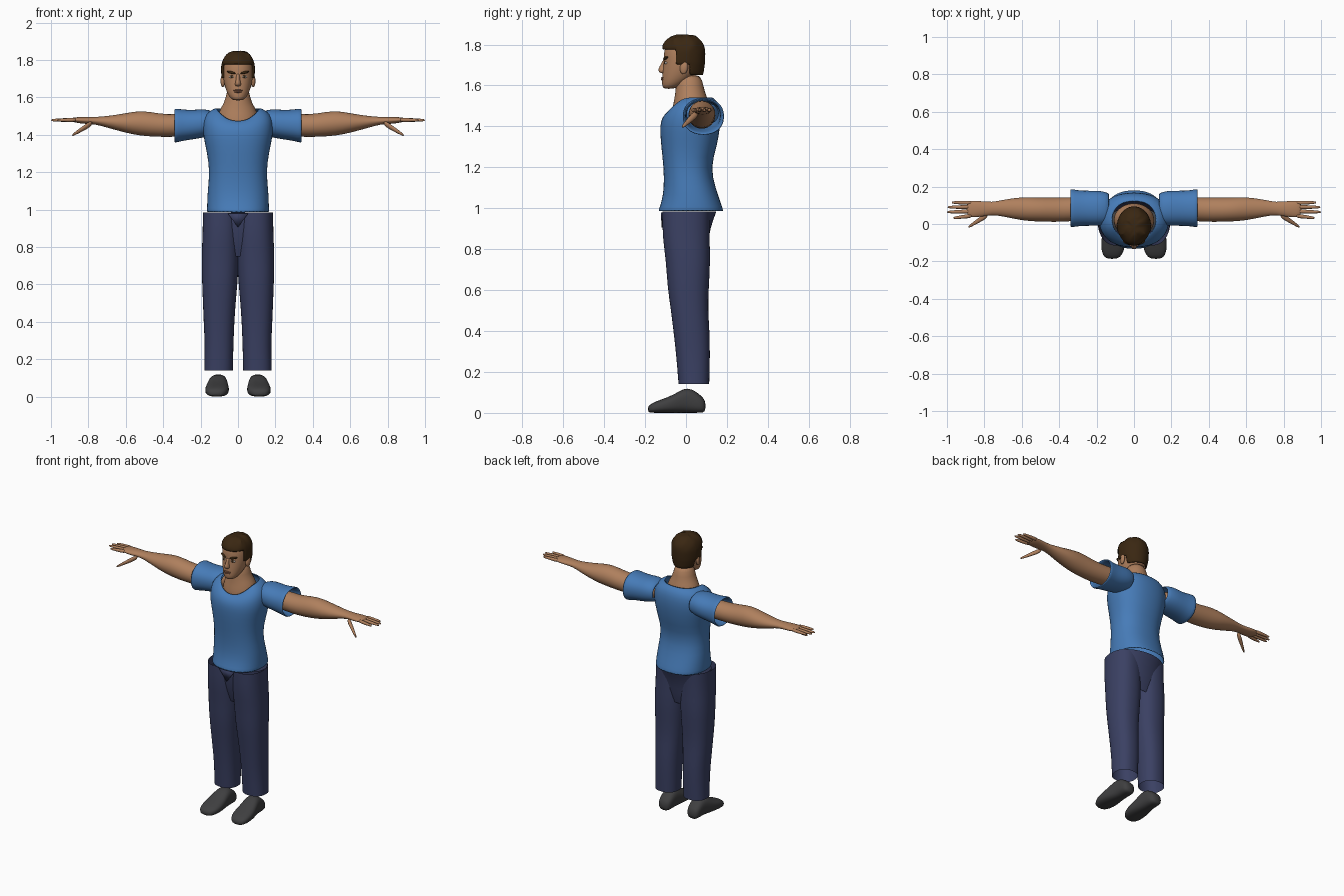
import bpy, bmesh, random
from math import sin, cos, pi, copysign
from mathutils import Vector

random.seed(4)
if "Cube" in bpy.data.objects:
    bpy.data.objects.remove(bpy.data.objects["Cube"])


def material(name, red, green, blue):
    mat = bpy.data.materials.new(name)
    mat.use_nodes = True
    color = (red, green, blue, 1)
    mat.diffuse_color = color
    shader = mat.node_tree.nodes["Principled BSDF"]
    shader.inputs["Base Color"].default_value = color
    shader.inputs["Roughness"].default_value = 0.8
    return mat


skin = material("skin", .43, .215, .11)
lip = material("lip", .27, .115, .065)
hair_brown = material("hair brown", .042, .02, .006)
eye_white = material("eye white", .5, .46, .42)
shirt_blue = material("shirt blue", .062, .2, .48)
denim = material("denim navy", .043, .052, .125)
shoe_gray = material("shoe gray", .05, .05, .052)


def finish(name, bm, mat, mirror=False, subsurf=1, thickness=0):
    """Turn a bmesh into a smooth object with its modifiers."""
    bmesh.ops.recalc_face_normals(bm, faces=bm.faces)
    mesh = bpy.data.meshes.new(name)
    bm.to_mesh(mesh)
    bm.free()
    mesh.materials.append(mat)
    for poly in mesh.polygons:
        poly.use_smooth = True
    obj = bpy.data.objects.new(name, mesh)
    bpy.context.collection.objects.link(obj)
    if mirror:
        obj.modifiers.new("Mirror", 'MIRROR').use_mirror_merge = False
    if thickness:
        solid = obj.modifiers.new("Solidify", 'SOLIDIFY')
        solid.thickness = thickness
    if subsurf:
        sub = obj.modifiers.new("Subdivision", 'SUBSURF')
        sub.levels = sub.render_levels = subsurf
    return obj


def loft(rings, axis="z", sides=24, power=2.0, caps=True):
    """Rings are (position, low a, high a, low b, high b[, front dip])."""
    bm = bmesh.new()
    loops = []
    for t, a0, a1, b0, b1, *dip in rings:
        loop = []
        for i in range(sides):
            angle = 2 * pi * i / sides
            c, s = cos(angle), sin(angle)
            a = (a0 + a1) / 2 + (a1 - a0) / 2 * copysign(abs(c) ** (2 / power), c)
            b = (b0 + b1) / 2 + (b1 - b0) / 2 * copysign(abs(s) ** (2 / power), s)
            drop = dip[0] * max(0, -s) ** 2 if dip else 0
            point = {"x": (t, a, b), "y": (a, t, b), "z": (a, b, t - drop)}[axis]
            loop.append(bm.verts.new(point))
        loops.append(loop)
    for low, high in zip(loops, loops[1:]):
        for i in range(sides):
            j = (i + 1) % sides
            bm.faces.new((low[i], low[j], high[j], high[i]))
    if caps:
        bm.faces.new(loops[0])
        bm.faces.new(loops[-1])
    return bm


def even(rings):
    """Expand (z, half width, front, back, ...) to centred loft rings."""
    return [(z, -w, w, *rest) for z, w, *rest in rings]


def ball(name, mat, center, radii, mirror=False, turn=(0, 0, 0)):
    from mathutils import Euler
    bm = bmesh.new()
    bmesh.ops.create_uvsphere(bm, u_segments=16, v_segments=10, radius=1)
    rotation = Euler(turn).to_matrix()
    for v in bm.verts:
        scaled = Vector(p * r for p, r in zip(v.co, radii))
        v.co = rotation @ scaled + Vector(center)
    return finish(name, bm, mat, mirror, subsurf=0)


def taper(name, start, end, r0, r1):
    """Finger with a rounded tip, running outward along x."""
    start, end = Vector(start), Vector(end)
    rings = []
    for f, r in ((0, r0), (.5, (r0 + r1) / 2), (.9, r1), (1, r1 * .5)):
        p = start.lerp(end, f)
        rings.append((p.x, p.y - r, p.y + r, p.z - r, p.z + r))
    finish(name, loft(rings, "x", sides=10), skin, mirror=True)


# Shirt body with a scooped collar
finish("shirt_body", loft(even([
    (.985, .168, -.138, .185),
    (1.03, .166, -.12, .17),
    (1.1, .164, -.108, .145),
    (1.2, .152, -.11, .12),
    (1.3, .166, -.122, .152),
    (1.38, .184, -.128, .165),
    (1.43, .19, -.125, .17, .01),
    (1.49, .186, -.115, .168, .045),
    (1.53, .155, -.098, .15, .065),
    (1.545, .115, -.077, .122, .07),
]), power=2.3, caps=False), shirt_blue, thickness=.006)

# Sleeves
finish("sleeves", loft([
    (.13, .0, .165, 1.4, 1.525),
    (.18, -.01, .18, 1.385, 1.54),
    (.24, -.01, .178, 1.375, 1.532),
    (.3, -.012, .18, 1.367, 1.536),
    (.34, -.02, .19, 1.354, 1.543),
], "x", power=2.2, caps=False), shirt_blue, mirror=True, thickness=.012)

# Arms and palms
finish("arms", loft([
    (.12, .03, .15, 1.4, 1.52),
    (.34, .013, .142, 1.387, 1.508),
    (.42, .01, .142, 1.388, 1.513),
    (.52, .012, .142, 1.393, 1.533),
    (.6, .018, .146, 1.41, 1.515),
    (.7, .04, .13, 1.438, 1.5),
    (.76, .05, .116, 1.456, 1.495),
    (.82, .037, .123, 1.458, 1.496),
    (.875, .034, .126, 1.465, 1.494),
    (.895, .045, .115, 1.474, 1.488),
], "x", sides=20), skin, mirror=True)

# Fingers and thumb
for label, base, tip_x, tip_y in (("index", .045, .967, .032), ("middle", .068, 1, .064),
                                  ("ring", .091, .997, .09), ("little", .113, .975, .115)):
    taper(label + "_fingers", (.86, base, 1.48), (tip_x, tip_y, 1.478), .013, .008)
taper("thumbs", (.775, .055, 1.467), (.887, -.017, 1.397), .02, .009)

# Neck and upper chest
finish("neck", loft(even([
    (1.4, .1, -.07, .1),
    (1.47, .113, -.072, .112),
    (1.52, .104, -.06, .112),
    (1.55, .088, -.055, .1),
    (1.59, .066, -.05, .086),
    (1.66, .058, -.045, .075),
])), skin)

# Head
finish("head", loft(even([
    (1.583, .026, -.11, -.06),
    (1.6, .046, -.118, -.02),
    (1.635, .064, -.117, .03),
    (1.68, .076, -.114, .066),
    (1.72, .082, -.108, .082),
    (1.76, .081, -.11, .083),
    (1.8, .073, -.098, .075),
    (1.825, .048, -.068, .05),
]), power=2.1), skin)

# Nose, ears, eyes, brows and lips
finish("nose", loft(even([
    (1.658, .011, -.12, -.09),
    (1.667, .019, -.136, -.09),
    (1.682, .014, -.137, -.09),
    (1.705, .009, -.122, -.09),
    (1.73, .012, -.11, -.09),
]), sides=12), skin)
ball("ears", skin, (.082, -.01, 1.687), (.011, .02, .032), True, (-.15, 0, -.2))
ball("eyes", eye_white, (.033, -.098, 1.71), (.016, .008, .007), True, (0, 0, .35))
ball("irises", hair_brown, (.032, -.102, 1.711), (.008, .006, .007), True)
ball("brows", hair_brown, (.036, -.1, 1.733), (.026, .009, .007), True, (0, -.22, .38))
ball("upper_lip", lip, (0, -.113, 1.637), (.025, .009, .005))
ball("lower_lip", lip, (0, -.114, 1.629), (.019, .009, .005))

# Hair, trimmed along the hairline and tousled on top
hair = loft(even([
    (1.63, .068, -.1, .082),
    (1.67, .083, -.112, .088),
    (1.71, .09, -.115, .094),
    (1.76, .092, -.118, .096),
    (1.8, .087, -.116, .091),
    (1.83, .067, -.095, .072),
    (1.85, .034, -.055, .035),
]))
for height in (1.648, 1.702, 1.775):
    bmesh.ops.bisect_plane(hair, geom=hair.verts[:] + hair.edges[:] + hair.faces[:],
                           plane_co=(0, 0, height), plane_no=(0, 0, 1))
for depth in (-.052, .018):
    bmesh.ops.bisect_plane(hair, geom=hair.verts[:] + hair.edges[:] + hair.faces[:],
                           plane_co=(0, depth, 0), plane_no=(0, 1, 0))


def below_hairline(face):
    p = face.calc_center_median()
    limit = 1.775 if p.y < -.052 else 1.702 if p.y < .018 else 1.648
    return p.z < limit


bmesh.ops.delete(hair, geom=[f for f in hair.faces if below_hairline(f)], context='FACES')
for v in hair.verts:
    if v.co.z > 1.78:
        v.co += Vector(random.uniform(-.006, .006) for _ in range(3))
finish("hair", hair, hair_brown, thickness=.012)

# Trousers: hips, legs and fly
finish("trouser_hips", loft(even([
    (.75, .14, -.06, .09),
    (.82, .17, -.085, .108),
    (.9, .18, -.1, .118),
    (.985, .184, -.108, .15),
]), caps=False), denim)
finish("trouser_legs", loft([
    (.14, .027, .181, -.037, .114),
    (.28, .024, .178, -.048, .118),
    (.4, .019, .184, -.062, .116),
    (.5, .012, .188, -.074, .108),
    (.62, .001, .193, -.092, .112),
    (.74, -.006, .196, -.098, .12),
    (.86, -.008, .19, -.116, .115),
    (.985, -.008, .188, -.117, .118),
], power=2.3, caps=False), denim, mirror=True)
fly = bmesh.new()
fly.faces.new([fly.verts.new(p) for p in ((-.055, -.116, .98), (0, -.114, .905), (.055, -.116, .98))])
finish("trouser_fly", fly, denim, subsurf=0, thickness=.006)

# Shoes
finish("shoes", loft([
    (-.187, .09, .145, .004, .03),
    (-.168, .063, .168, 0, .048),
    (-.12, .046, .178, 0, .066),
    (-.06, .05, .172, 0, .088),
    (-.01, .055, .158, 0, .122),
    (.03, .058, .152, 0, .118),
    (.07, .06, .15, 0, .088),
    (.097, .075, .138, .004, .06),
], "y", power=2.6), shoe_gray, mirror=True)
